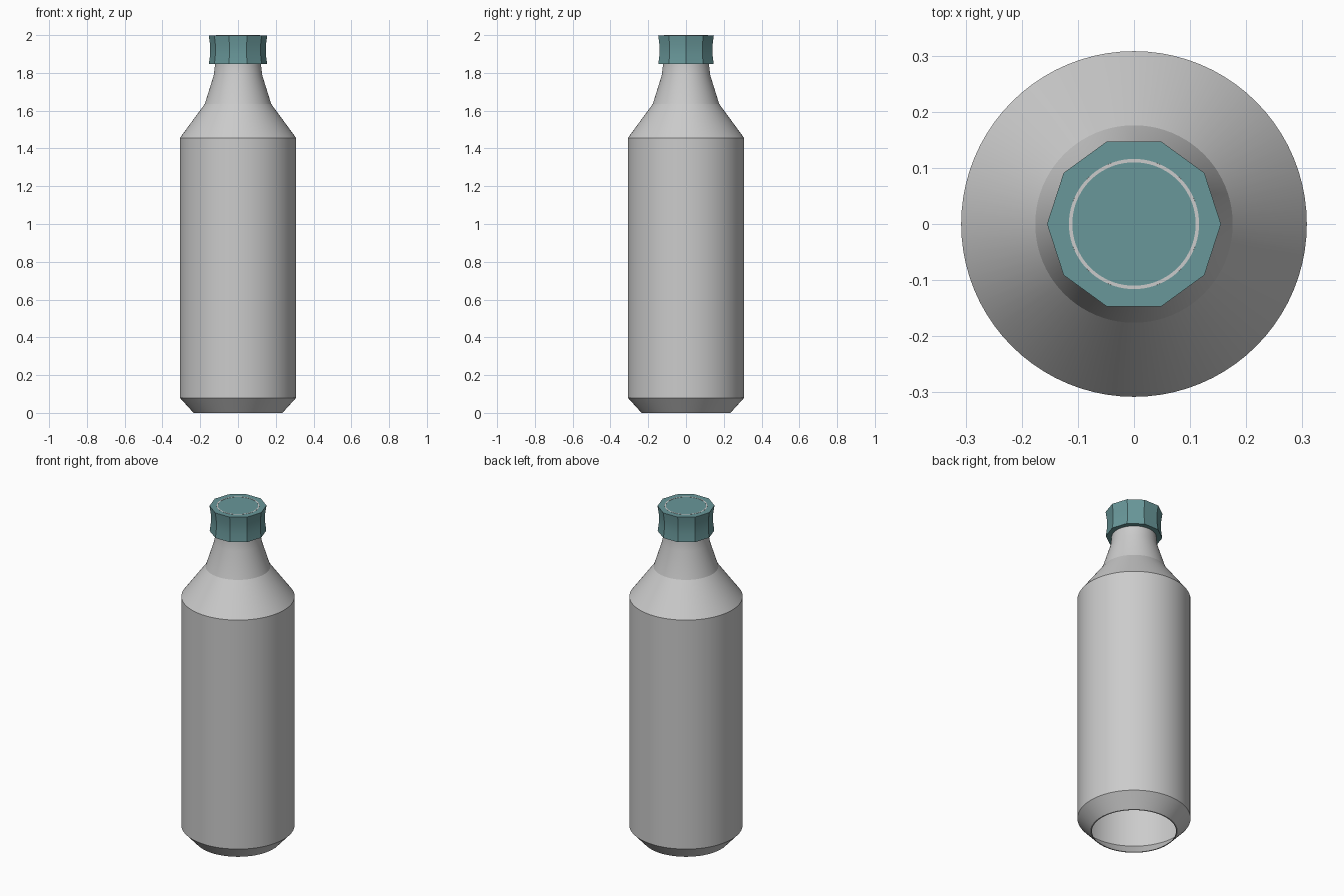
import bpy, bmesh, math

if "Cube" in bpy.data.objects:
    bpy.data.objects.remove(bpy.data.objects["Cube"])


def lathe(name, profile, segments, closed=False, caps=False):
    """Revolve (radius, z) points around z, one ring per point."""
    bm = bmesh.new()
    rings = []
    for r, z in profile:
        rings.append([bm.verts.new((r * math.cos(2 * math.pi * i / segments),
                                    r * math.sin(2 * math.pi * i / segments), z))
                      for i in range(segments)])
    pairs = list(zip(rings, rings[1:]))
    if closed:
        pairs.append((rings[-1], rings[0]))
    for a, b in pairs:
        for i in range(segments):
            j = (i + 1) % segments
            bm.faces.new((a[i], a[j], b[j], b[i]))
    if caps:
        bm.faces.new(rings[0][::-1])
        bm.faces.new(rings[-1])
    bmesh.ops.recalc_face_normals(bm, faces=bm.faces)
    mesh = bpy.data.meshes.new(name)
    bm.to_mesh(mesh)
    bm.free()
    obj = bpy.data.objects.new(name, mesh)
    bpy.context.collection.objects.link(obj)
    return obj


def smooth(obj, degrees):
    bpy.ops.object.select_all(action='DESELECT')
    obj.select_set(True)
    bpy.context.view_layer.objects.active = obj
    bpy.ops.object.shade_smooth_by_angle(angle=math.radians(degrees))


# Bottle: thin-walled shell, open at the bottom, lip flush with the cap top
wall = 0.006
outer = [(0.235, 0), (0.308, 0.08), (0.308, 1.455), (0.176, 1.635),
         (0.129, 1.785), (0.122, 1.84), (0.116, 2.0)]
inner = [(r - wall, z) for r, z in reversed(outer)]
bottle = lathe("bottle_body", outer + inner, 80, closed=True)
smooth(bottle, 15)

# Cap: ten-sided, slightly waisted
teal = bpy.data.materials.new("teal")
teal.diffuse_color = (0.14, 0.31, 0.32, 1)
teal.use_nodes = True
teal.node_tree.nodes["Principled BSDF"].inputs["Base Color"].default_value = teal.diffuse_color
cap = lathe("bottle_cap", [(0.154, 1.848), (0.148, 1.895), (0.148, 1.95),
                           (0.155, 1.999)], 10, caps=True)
cap.data.materials.append(teal)
smooth(cap, 15)
